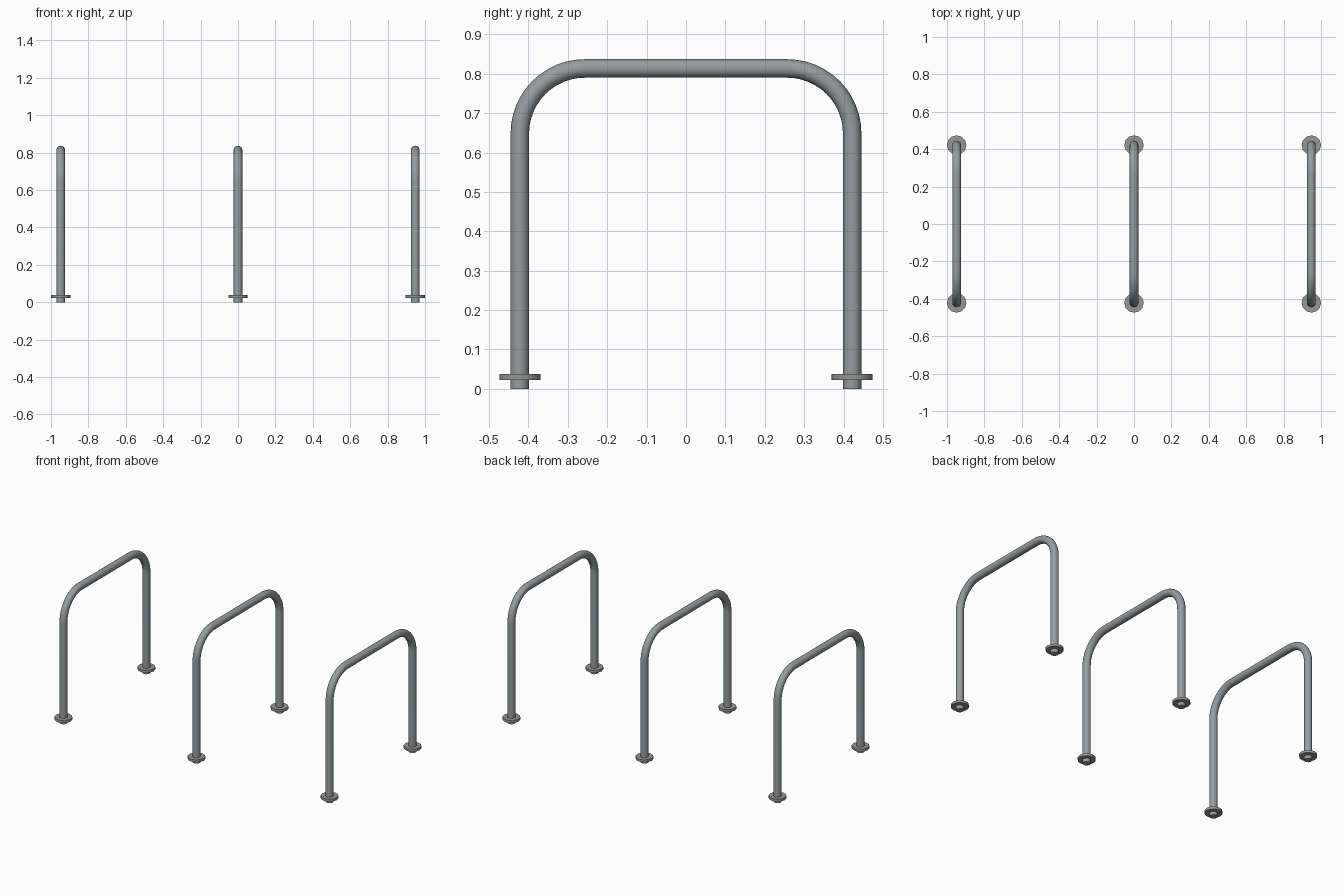
import bpy, bmesh, math
from mathutils import Vector

if "Cube" in bpy.data.objects:
    bpy.data.objects.remove(bpy.data.objects["Cube"])

R, FR = 0.0235, 0.052          # tube and flange radius
LEG_Y, TOP_Z, BEND = 0.422, 0.8135, 0.165
SIDES = 16


def material(name, rgb):
    m = bpy.data.materials.new(name)
    m.diffuse_color = (*rgb, 1)
    m.use_nodes = True
    m.node_tree.nodes["Principled BSDF"].inputs["Base Color"].default_value = m.diffuse_color
    return m


steel = material("steel_grey", (0.31, 0.335, 0.345))
plate = material("plate_grey", (0.31, 0.31, 0.305))


def finish(bm, name, mat):
    bmesh.ops.recalc_face_normals(bm, faces=bm.faces)
    me = bpy.data.meshes.new(name)
    bm.to_mesh(me)
    bm.free()
    me.materials.append(mat)
    ob = bpy.data.objects.new(name, me)
    bpy.context.collection.objects.link(ob)
    bpy.ops.object.select_all(action='DESELECT')
    ob.select_set(True)
    bpy.context.view_layer.objects.active = ob
    bpy.ops.object.shade_smooth_by_angle(angle=math.radians(40))
    return ob


def hoop(name, x):
    # Path in the y-z plane: (y, z, tangent angle)
    path = [(-LEG_Y, 0, math.pi / 2)]
    steps = 12
    for sign in (-1, 1):
        for i in range(steps + 1):
            t = i / steps * math.pi / 2
            a = math.pi - t if sign < 0 else math.pi / 2 - t
            path.append((sign * (LEG_Y - BEND) + BEND * math.cos(a),
                         TOP_Z - BEND + BEND * math.sin(a), a - math.pi / 2))
    path.append((LEG_Y, 0, -math.pi / 2))
    # Sweep a round section along the path
    bm = bmesh.new()
    rings = []
    for y, z, t in path:
        n = Vector((0, -math.sin(t), math.cos(t)))
        rings.append([bm.verts.new(Vector((x, y, z))
                      + R * (math.cos(k) * Vector((1, 0, 0)) + math.sin(k) * n))
                      for k in (2 * math.pi * j / SIDES for j in range(SIDES))])
    for a, b in zip(rings, rings[1:]):
        for j in range(SIDES):
            k = (j + 1) % SIDES
            bm.faces.new((a[j], a[k], b[k], b[j]))
    bm.faces.new(rings[0])
    bm.faces.new(rings[-1])
    finish(bm, name, steel)


def flange(name, x, y):
    bm = bmesh.new()
    bmesh.ops.create_cone(bm, cap_ends=True, segments=12, radius1=FR, radius2=FR, depth=0.016)
    bmesh.ops.translate(bm, verts=bm.verts, vec=(x, y, 0.030))
    finish(bm, name, plate)


# Three hoops, each with a flange on both legs
for label, x in (("left", -0.948), ("middle", 0), ("right", 0.948)):
    hoop(label + "_hoop", x)
    flange(label + "_front_flange", x, -LEG_Y)
    flange(label + "_back_flange", x, LEG_Y)
